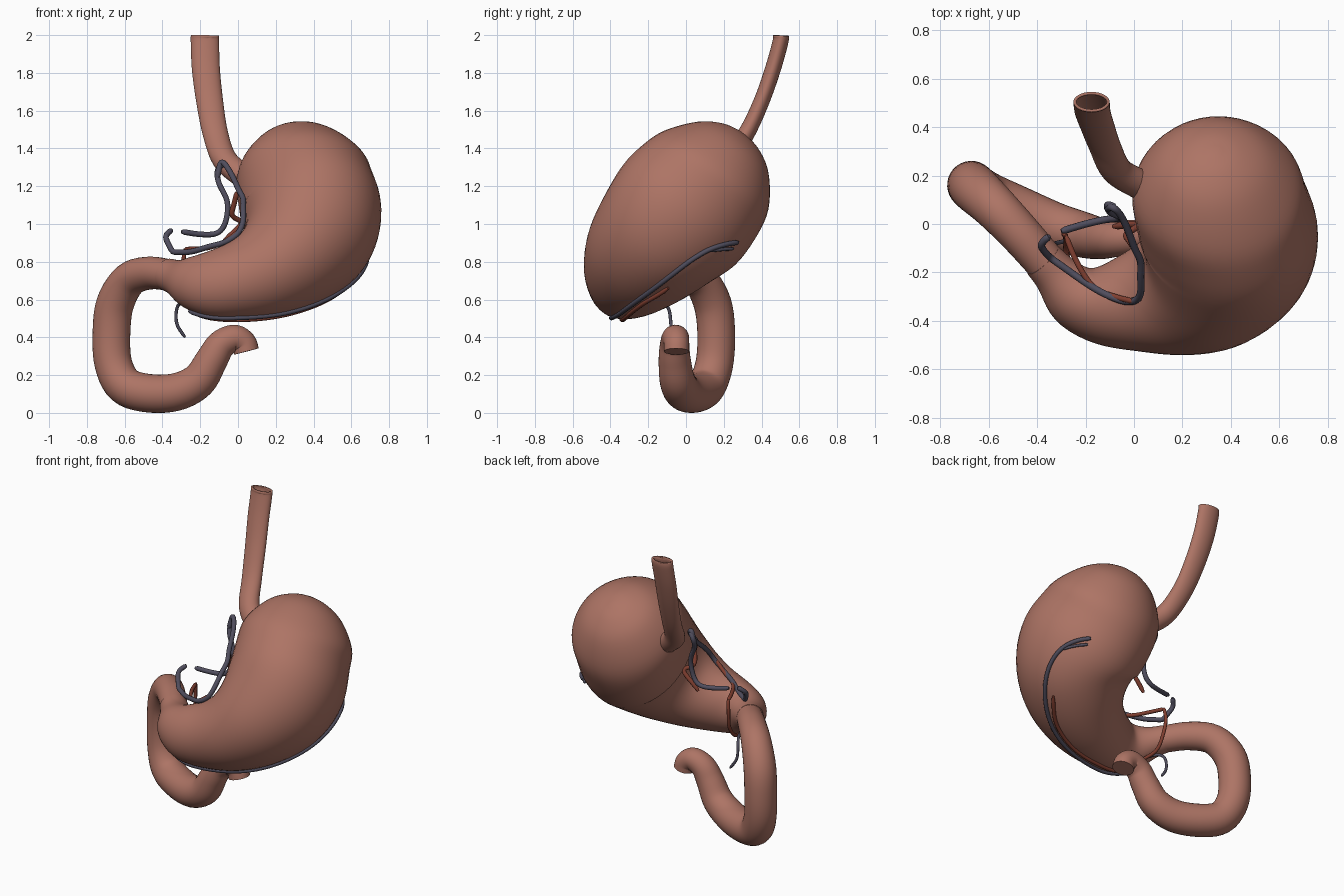
import bpy
import bmesh
import math
from mathutils import Vector
from mathutils.bvhtree import BVHTree

cube = bpy.data.objects.get("Cube")
if cube:
    bpy.data.objects.remove(cube, do_unlink=True)


def make_material(name, rgb):
    mat = bpy.data.materials.new(name)
    mat.use_nodes = True
    colour = (*rgb, 1.0)
    mat.diffuse_color = colour
    shader = next(n for n in mat.node_tree.nodes if n.type == "BSDF_PRINCIPLED")
    shader.inputs["Base Color"].default_value = colour
    shader.inputs["Roughness"].default_value = 0.6
    return mat


tissue = make_material("tissue pink", (.42, .175, .13))
vein_blue = make_material("vein blue grey", (.08, .075, .11))
artery_red = make_material("artery red brown", (.22, .05, .03))


def spline(keys, steps):
    """Catmull-Rom curve through keys of any dimension."""
    pts = [Vector(k) for k in keys]
    pts = [pts[0] * 2 - pts[1]] + pts + [pts[-1] * 2 - pts[-2]]
    out = []
    for a, b, c, d in zip(pts, pts[1:], pts[2:], pts[3:]):
        for i in range(steps):
            t = i / steps
            out.append((b * 2 + (c - a) * t
                        + (a * 2 - b * 5 + c * 4 - d) * t ** 2
                        + (b * 3 - a - c * 3 + d) * t ** 3) * .5)
    out.append(pts[-2])
    return out


def sweep(name, samples, mat, sides=32, ref=(1, 0, 0), caps=True, span=1):
    """Skin elliptical rings along samples of (x, y, z, radius across, radius deep)."""
    bm = bmesh.new()
    centres = [Vector(s[:3]) for s in samples]
    last = len(centres) - 1
    u = Vector(ref)
    rings = []
    for i, (c, s) in enumerate(zip(centres, samples)):
        t = (centres[min(i + span, last)] - centres[max(i - span, 0)]).normalized()
        u = (u - t * u.dot(t)).normalized()
        v = t.cross(u)
        ring = []
        for k in range(sides):
            a = math.tau * k / sides
            ring.append(bm.verts.new(c + u * s[3] * math.cos(a) + v * s[-1] * math.sin(a)))
        rings.append(ring)
    for r, q in zip(rings, rings[1:]):
        for k in range(sides):
            n = (k + 1) % sides
            bm.faces.new((r[k], r[n], q[n], q[k]))
    if caps:
        bm.faces.new(rings[0])
        bm.faces.new(rings[-1])
    bmesh.ops.recalc_face_normals(bm, faces=bm.faces[:])
    tree = BVHTree.FromBMesh(bm)
    mesh = bpy.data.meshes.new(name)
    bm.to_mesh(mesh)
    bm.free()
    mesh.materials.append(mat)
    obj = bpy.data.objects.new(name, mesh)
    bpy.context.collection.objects.link(obj)
    bpy.ops.object.select_all(action="DESELECT")
    obj.select_set(True)
    bpy.context.view_layer.objects.active = obj
    bpy.ops.object.shade_smooth_by_angle(angle=math.radians(50))
    return obj, tree


# Stomach: from the rounded fundus, down the body, round to the pylorus
stomach, surface = sweep("stomach", spline([
    (.335, .302, 1.483, .01, .01),
    (.335, .291, 1.468, .11, .11),
    (.335, .25, 1.41, .235, .23),
    (.34, .16, 1.285, .345, .35),
    (.36, .065, 1.165, .36, .395),
    (.39, -.035, 1.05, .37, .405),
    (.36, -.135, .945, .36, .37),
    (.27, -.23, .83, .305, .325),
    (.14, -.29, .745, .25, .265),
    (0, -.32, .7, .21, .21),
    (-.14, -.33, .682, .182, .165),
    (-.25, -.29, .693, .142, .13),
    (-.32, -.21, .715, .097, .095),
    (-.38, -.145, .735, .085, .085),
], 5), tissue, sides=48, ref=(1, 0, -.6), span=4)
relax = stomach.modifiers.new("relax", "SMOOTH")
relax.factor = .5
relax.iterations = 6

# Duodenum: C-shaped loop with a flat cut end
sweep("duodenum", spline([
    (-.36, -.165, .73, .083),
    (-.47, -.04, .74, .087),
    (-.575, .07, .705, .093),
    (-.65, .14, .58, .1),
    (-.67, .16, .42, .1),
    (-.66, .15, .26, .1),
    (-.6, .11, .145, .102),
    (-.48, .055, .105, .102),
    (-.33, -.01, .11, .1),
    (-.21, -.045, .17, .094),
    (-.14, -.06, .28, .085),
    (-.09, -.06, .36, .078),
    (-.02, -.055, .395, .072),
    (.03, -.05, .37, .067),
    (.045, -.05, .325, .067),
], 5), tissue)

# Oesophagus: flattened hollow tube, open at the top
gullet, _ = sweep("oesophagus", spline([
    (-.175, .503, 1.998, .075, .042),
    (-.175, .499, 1.96, .075, .042),
    (-.17, .46, 1.82, .074, .042),
    (-.15, .40, 1.65, .071, .042),
    (-.12, .32, 1.48, .067, .045),
    (-.07, .22, 1.34, .066, .055),
    (.03, .16, 1.25, .065, .06),
], 5), tissue, caps=False)
wall = gullet.modifiers.new("wall", "SOLIDIFY")
wall.thickness = .012
wall.offset = -1


def vessel(name, mat, keys, radius=.013, hug=False):
    """Thin tube kept outside the stomach wall; hug lays it half sunk on the wall."""
    path = []
    for p in spline(keys, 6):
        spot, normal, _, _ = surface.find_nearest(p)
        if hug:
            p = spot + normal * radius * .25
        elif (p - spot).dot(normal) < radius * .6:
            p = spot + normal * radius * .6
        path.append(p)
    # Even out kinks left by the wall
    for _ in range(4):
        inner = [(a + b * 2 + c) / 4 for a, b, c in zip(path, path[1:], path[2:])]
        path = [path[0], *inner, path[-1]]
    samples = [(*p, radius) for p in path]
    for end in (0, -1):
        samples[end] = (*path[end], radius * .6)
    sweep(name, samples, mat, sides=10, ref=(.3, .5, .8))


# Vessels of the lesser curvature
vessel("left_gastric_vein", vein_blue, [
    (-.11, .06, 1.24), (-.09, .07, 1.33), (-.05, .03, 1.29), (-.005, -.08, 1.2),
    (.025, -.2, 1.1), (.025, -.3, 1), (-.03, -.32, .91), (-.14, -.28, .885),
    (-.26, -.2, .85), (-.34, -.14, .865), (-.385, -.09, .93), (-.35, -.05, .97),
], .015)
vessel("right_gastric_vein", vein_blue, [
    (-.3, -.03, .96), (-.2, 0, .945), (-.11, .02, .95), (-.065, .02, 1.01),
    (-.055, .03, 1.12), (-.1, .05, 1.21), (-.11, .08, 1.28), (-.08, .07, 1.32),
], .015)
vessel("left_gastric_artery", artery_red, [
    (0, -.32, .96), (-.08, -.3, .9),
    (-.17, -.26, .87), (-.24, -.15, .87), (-.28, -.05, .865),
], .012)
vessel("cardiac_artery", artery_red, [
    (-.005, -.09, 1.17), (-.025, -.06, 1.09), (-.055, -.03, .99), (-.085, -.01, .89),
], .014)

# Vessels of the greater curvature
vessel("greater_curve_vein", vein_blue, [
    (-.25, -.34, .56), (-.15, -.38, .52), (0, -.4, .49), (.25, -.35, .52),
    (.4, -.28, .59), (.54, -.17, .69), (.63, -.04, .79), (.67, .09, .86),
    (.66, .22, .88), (.61, .32, .88),
], hug=True)
vessel("greater_curve_vein_fork", vein_blue, [
    (.67, .12, .86), (.64, .2, .86), (.6, .28, .85),
], .009, hug=True)
vessel("greater_curve_artery", artery_red, [
    (-.25, -.3, .56), (-.15, -.34, .5), (.05, -.33, .51), (.25, -.3, .54),
    (.42, -.22, .62), (.53, -.1, .71),
], .012, hug=True)

# Short branches beside the pylorus
vessel("pyloric_artery", artery_red, [
    (-.28, -.05, .87), (-.29, -.04, .79), (-.28, -.06, .68),
    (-.28, -.12, .6), (-.25, -.22, .57),
], .011)
vessel("hanging_vein", vein_blue, [
    (-.26, -.2, .58), (-.3, -.13, .585), (-.325, -.09, .55),
    (-.325, -.08, .47), (-.28, -.07, .4),
], .009)
